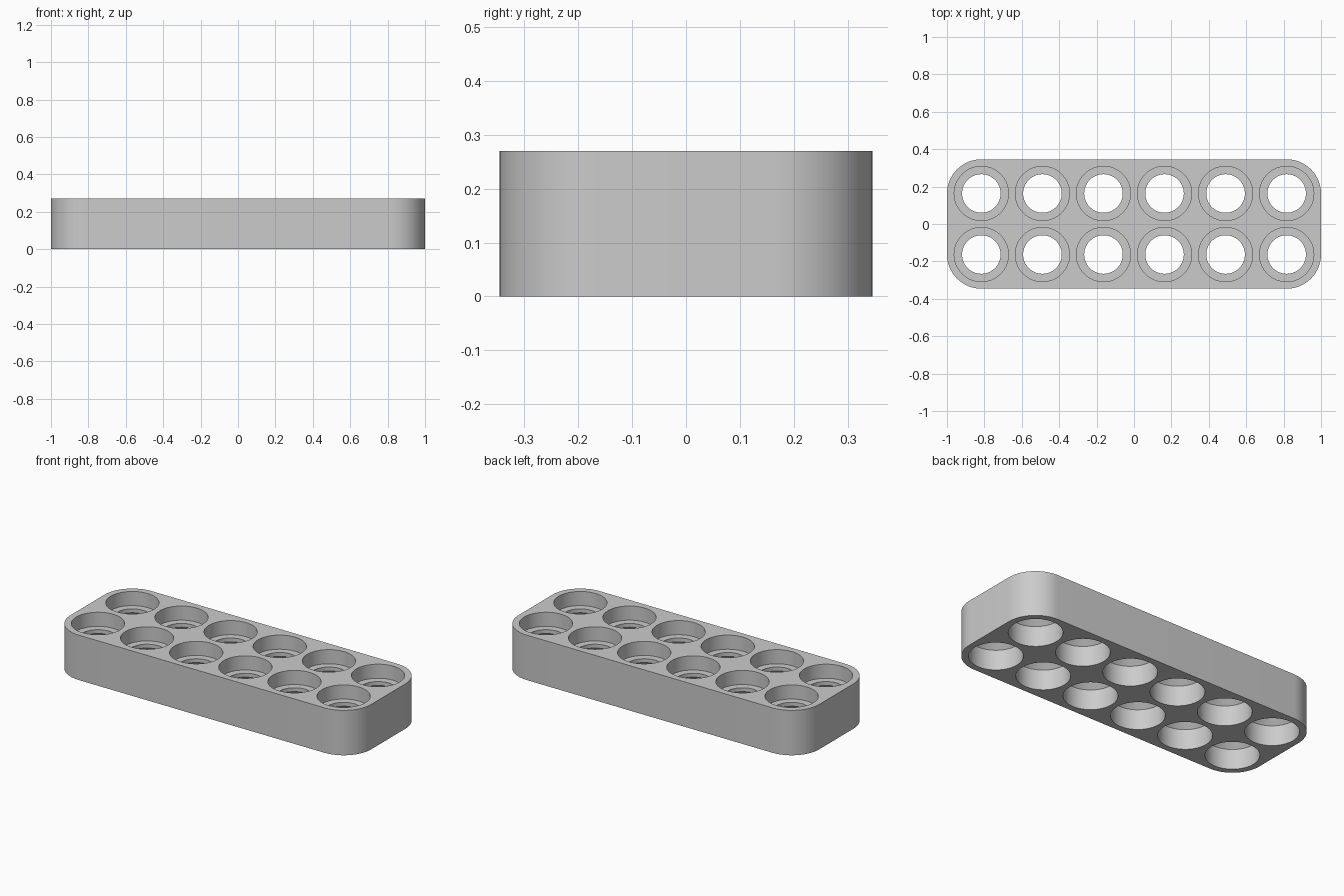
import bpy
import bmesh
import math

cube = bpy.data.objects.get("Cube")
if cube:
    bpy.data.objects.remove(cube, do_unlink=True)

PITCH = 0.3265
HALF_X, HALF_Y, HEIGHT = 1.0, 0.346, 0.27
CORNER = 0.184
SEGMENTS = 64

grey = bpy.data.materials.new("plain grey")
grey.use_nodes = True
colour = (0.6, 0.6, 0.6, 1)
grey.diffuse_color = colour
grey.node_tree.nodes["Principled BSDF"].inputs["Base Color"].default_value = colour


def make_object(name, bm):
    bmesh.ops.recalc_face_normals(bm, faces=bm.faces)
    mesh = bpy.data.meshes.new(name)
    bm.to_mesh(mesh)
    bm.free()
    mesh.materials.append(grey)
    obj = bpy.data.objects.new(name, mesh)
    bpy.context.collection.objects.link(obj)
    return obj


def add_lathe(bm, x, y, profile):
    """Closed solid of revolution from (radius, height) pairs."""
    rings = []
    for radius, z in profile:
        angles = [math.tau * i / SEGMENTS for i in range(SEGMENTS)]
        rings.append([bm.verts.new((x + radius * math.cos(a), y + radius * math.sin(a), z))
                      for a in angles])
    for low, high in zip(rings, rings[1:]):
        for i in range(SEGMENTS):
            j = (i + 1) % SEGMENTS
            bm.faces.new((low[i], low[j], high[j], high[i]))
    bm.faces.new(rings[0][::-1])
    bm.faces.new(rings[-1])


# Beam body: a block with rounded upright corners
bm = bmesh.new()
bmesh.ops.create_cube(bm, size=1)
for v in bm.verts:
    v.co = (v.co.x * 2 * HALF_X, v.co.y * 2 * HALF_Y, (v.co.z + 0.5) * HEIGHT)
upright = [e for e in bm.edges if abs(e.verts[0].co.z - e.verts[1].co.z) > 0.1]
bmesh.ops.bevel(bm, geom=upright, offset=CORNER, segments=16, profile=0.5, affect='EDGES')
beam = make_object("beam_body", bm)

# Stepped holes: wide recess above, narrow neck, tapered wide recess below
profile = [(0.145, -0.05), (0.145, 0.12), (0.103, 0.162),
           (0.103, 0.185), (0.145, 0.185), (0.145, HEIGHT + 0.05)]
bm = bmesh.new()
for column in range(6):
    for row in range(2):
        add_lathe(bm, (column - 2.5) * PITCH, (row - 0.5) * PITCH, profile)
cutter = make_object("hole_cutter", bm)

cut = beam.modifiers.new("holes", 'BOOLEAN')
cut.operation = 'DIFFERENCE'
cut.solver = 'EXACT'
cut.object = cutter
bpy.context.view_layer.objects.active = beam
beam.select_set(True)
bpy.ops.object.modifier_apply(modifier=cut.name)
bpy.data.objects.remove(cutter, do_unlink=True)

# Smooth round walls, crisp rims
bpy.ops.object.shade_smooth_by_angle(angle=math.radians(30))
